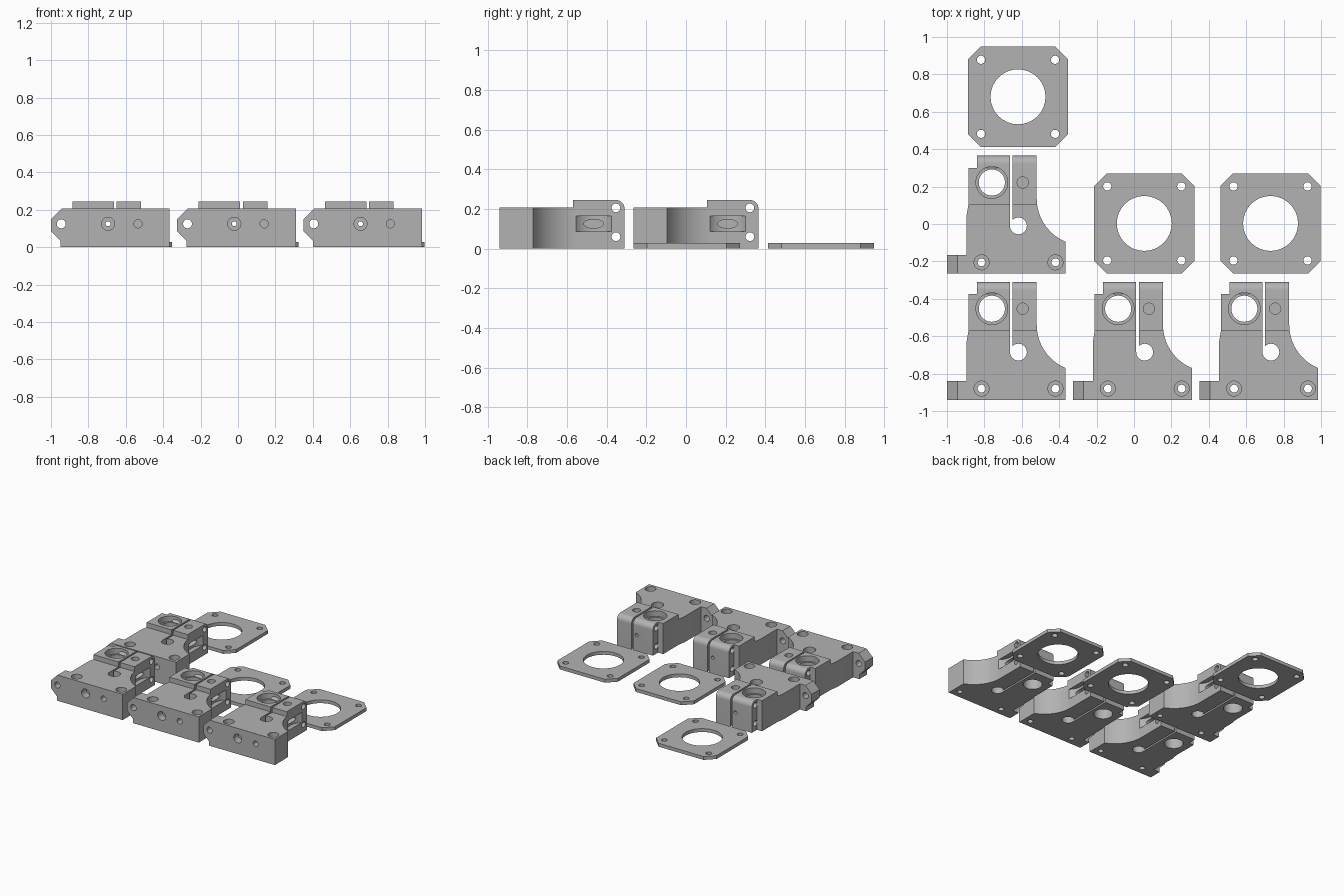
import bpy, bmesh
from math import cos, sin, radians

cube = bpy.data.objects.get("Cube")
if cube:
    bpy.data.objects.remove(cube, do_unlink=True)

grey = bpy.data.materials.new("plain grey")
grey.use_nodes = True
COLOUR = (0.45, 0.45, 0.45, 1)
grey.diffuse_color = COLOUR
grey.node_tree.nodes["Principled BSDF"].inputs["Base Color"].default_value = COLOUR


def arc(cx, cy, rx, ry, start, end, steps):
    angles = [radians(start + (end - start) * i / steps) for i in range(steps + 1)]
    return [(cx + rx * cos(a), cy + ry * sin(a)) for a in angles]


def prism(name, points, axis, low, high):
    """Extrude a closed 2D profile along one axis."""
    place = {"x": lambda a, b, h: (h, a, b),
             "y": lambda a, b, h: (a, h, b),
             "z": lambda a, b, h: (a, b, h)}[axis]
    bm = bmesh.new()
    ends = [[bm.verts.new(place(a, b, h)) for a, b in points] for h in (low, high)]
    bm.faces.new(ends[0])
    bm.faces.new(ends[1])
    for i in range(len(points)):
        j = (i + 1) % len(points)
        bm.faces.new((ends[0][i], ends[0][j], ends[1][j], ends[1][i]))
    bmesh.ops.recalc_face_normals(bm, faces=bm.faces)
    mesh = bpy.data.meshes.new(name)
    bm.to_mesh(mesh)
    bm.free()
    mesh.materials.append(grey)
    obj = bpy.data.objects.new(name, mesh)
    bpy.context.collection.objects.link(obj)
    return obj


def cut(obj, points, axis, low, high):
    cutter = prism("cutter", points, axis, low, high)
    cutter.hide_render = True
    mod = obj.modifiers.new("cut", "BOOLEAN")
    mod.operation = "DIFFERENCE"
    mod.solver = "EXACT"
    mod.object = cutter
    bpy.context.view_layer.objects.active = obj
    bpy.ops.object.modifier_apply(modifier=mod.name)
    bpy.data.objects.remove(cutter, do_unlink=True)


def drill(obj, a, b, radius, axis, low, high):
    cut(obj, arc(a, b, radius, radius, 0, 360, 32)[:-1], axis, low, high)


def box(a0, a1, b0, b1):
    return [(a0, b0), (a1, b0), (a1, b1), (a0, b1)]


def finish(obj):
    bpy.ops.object.select_all(action="DESELECT")
    obj.select_set(True)
    bpy.context.view_layer.objects.active = obj
    bpy.ops.object.shade_smooth_by_angle(angle=radians(30))


def copies(obj, name, spots):
    obj.location = (*spots[0], 0)
    for i, spot in enumerate(spots[1:], 2):
        twin = obj.copy()
        twin.name = f"{name}_{i}"
        twin.location = (*spot, 0)
        bpy.context.collection.objects.link(twin)


# Bracket body with a concave right flank and a foot on one side
TOP, DECK = 0.245, 0.206
outline = [(0, 0), (0.635, 0)] + arc(0.73, 0.401, 0.25, 0.25, 247.6, 180, 16)
outline += [(0.48, 0.63), (0.16, 0.63), (0.16, 0.565), (0.115, 0.565),
            (0.115, 0.37), (0.105, 0.31), (0.105, 0.1), (0, 0.1)]
bracket = prism("bracket_1", outline, "z", 0, TOP)

# Lower front deck and rounded rear edge
cut(bracket, box(-0.1, 0.37, DECK, 0.4), "x", -0.1, 0.8)
rounding = arc(0.587, 0.202, 0.043, 0.043, 0, 90, 10)
cut(bracket, rounding + [(0.587, 0.3), (0.7, 0.3), (0.7, 0.202)], "x", -0.1, 0.8)

# Foot chamfers
cut(bracket, [(-0.02, 0.13), (0.11, 0.26), (-0.02, 0.26)], "y", -0.02, 0.12)
cut(bracket, [(-0.02, -0.02), (0.05, -0.02), (0.05, 0.035), (-0.02, 0.105)],
    "y", -0.02, 0.12)

# Clamp slot ending in a relief hole
cut(bracket, box(0.337, 0.351, 0.255, 0.7), "z", -0.1, 0.4)
drill(bracket, 0.382, 0.255, 0.045, "z", -0.1, 0.4)

# Rod bore with its counterbore, and the blind hole beside it
drill(bracket, 0.24, 0.487, 0.07, "z", -0.1, 0.4)
drill(bracket, 0.24, 0.487, 0.085, "z", 0.2, 0.4)
drill(bracket, 0.405, 0.487, 0.03, "z", 0.15, 0.4)

# Counterbored vertical bolt holes
for x in (0.185, 0.58):
    drill(bracket, x, 0.06, 0.021, "z", -0.1, 0.4)
    drill(bracket, x, 0.06, 0.04, "z", 0.15, 0.4)

# Clamp screw holes across the rear lugs
for z in (0.06, 0.205):
    drill(bracket, 0.587, z, 0.022, "x", -0.1, 0.8)

# Holes in the front face
drill(bracket, 0.055, 0.125, 0.024, "y", -0.1, 0.2)
drill(bracket, 0.305, 0.125, 0.035, "y", -0.1, 0.06)
drill(bracket, 0.305, 0.125, 0.013, "y", -0.1, 0.8)
drill(bracket, 0.465, 0.125, 0.022, "y", -0.1, 0.15)

# Curved side pocket with an oval hole
cut(bracket, arc(0.561, 0.475, 0.121, 0.121, 0, 360, 48)[:-1], "z", 0.085, 0.165)
cut(bracket, arc(0.475, 0.125, 0.05, 0.022, 0, 360, 32)[:-1], "x", 0.41, 0.6)

finish(bracket)
copies(bracket, "bracket",
       [(-1, -0.94), (-0.325, -0.94), (0.35, -0.94), (-1, -0.265)])

# Square plate with clipped corners
H, C = 0.268, 0.2
corners = [(H, -C), (H, C), (C, H), (-C, H), (-H, C), (-H, -C), (-C, -H), (C, -H)]
plate = prism("plate_1", corners, "z", 0, 0.027)
drill(plate, 0, 0, 0.147, "z", -0.1, 0.1)
for sx in (-1, 1):
    for sy in (-1, 1):
        drill(plate, sx * 0.198, sy * 0.198, 0.022, "z", -0.1, 0.1)
finish(plate)
copies(plate, "plate", [(-0.62, 0.68), (0.055, 0.003), (0.73, 0.003)])
